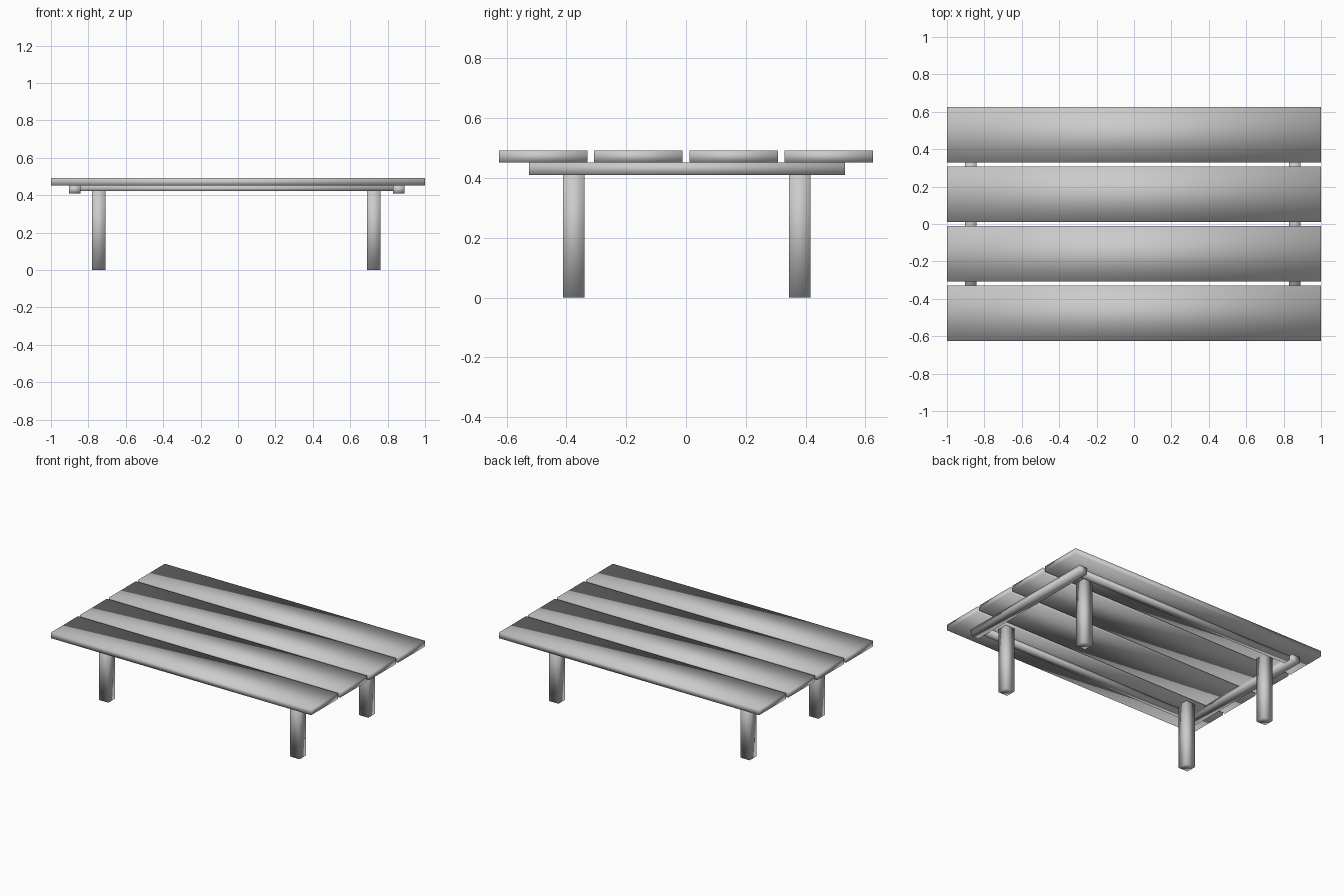
import bpy

cube = bpy.data.objects.get("Cube")
if cube:
    bpy.data.objects.remove(cube, do_unlink=True)

# Single grey finish
grey = bpy.data.materials.new("plain_grey")
grey.use_nodes = True
colour = (0.6, 0.6, 0.6, 1)
grey.diffuse_color = colour
grey.node_tree.nodes["Principled BSDF"].inputs["Base Color"].default_value = colour


def beam(name, x, y, z):
    """Softly shaded box given by its (low, high) range on each axis."""
    ranges = (x, y, z)
    centre = [(lo + hi) / 2 for lo, hi in ranges]
    bpy.ops.mesh.primitive_cube_add(size=1, location=centre)
    ob = bpy.context.object
    ob.name = name
    ob.scale = [hi - lo for lo, hi in ranges]
    bpy.ops.object.transform_apply(location=False, rotation=False, scale=True)
    bpy.ops.object.shade_smooth()
    ob.data.materials.append(grey)
    return ob


def around(centre, width):
    return (centre - width / 2, centre + width / 2)


# Four top slats with narrow gaps
pitch, slat_width = 0.318, 0.296
for i in range(4):
    beam(f"top_slat_{i + 1}", (-1, 1), around((i - 1.5) * pitch, slat_width), (0.452, 0.492))

# Cross beams under the slats
for side, x in (("right", -0.873), ("left", 0.859)):
    beam(f"cross_beam_{side}", around(x, 0.06), (-0.525, 0.532), (0.41, 0.452))

# Long rails between the cross beams
for side, y in (("front", -0.465), ("back", 0.48)):
    beam(f"long_rail_{side}", (-0.85, 0.84), around(y, 0.05), (0.422, 0.452))

# Square legs
for side, x in (("right", -0.745), ("left", 0.725)):
    for end, y in (("front", -0.375), ("back", 0.38)):
        beam(f"leg_{end}_{side}", around(x, 0.072), around(y, 0.072), (0, 0.452))
